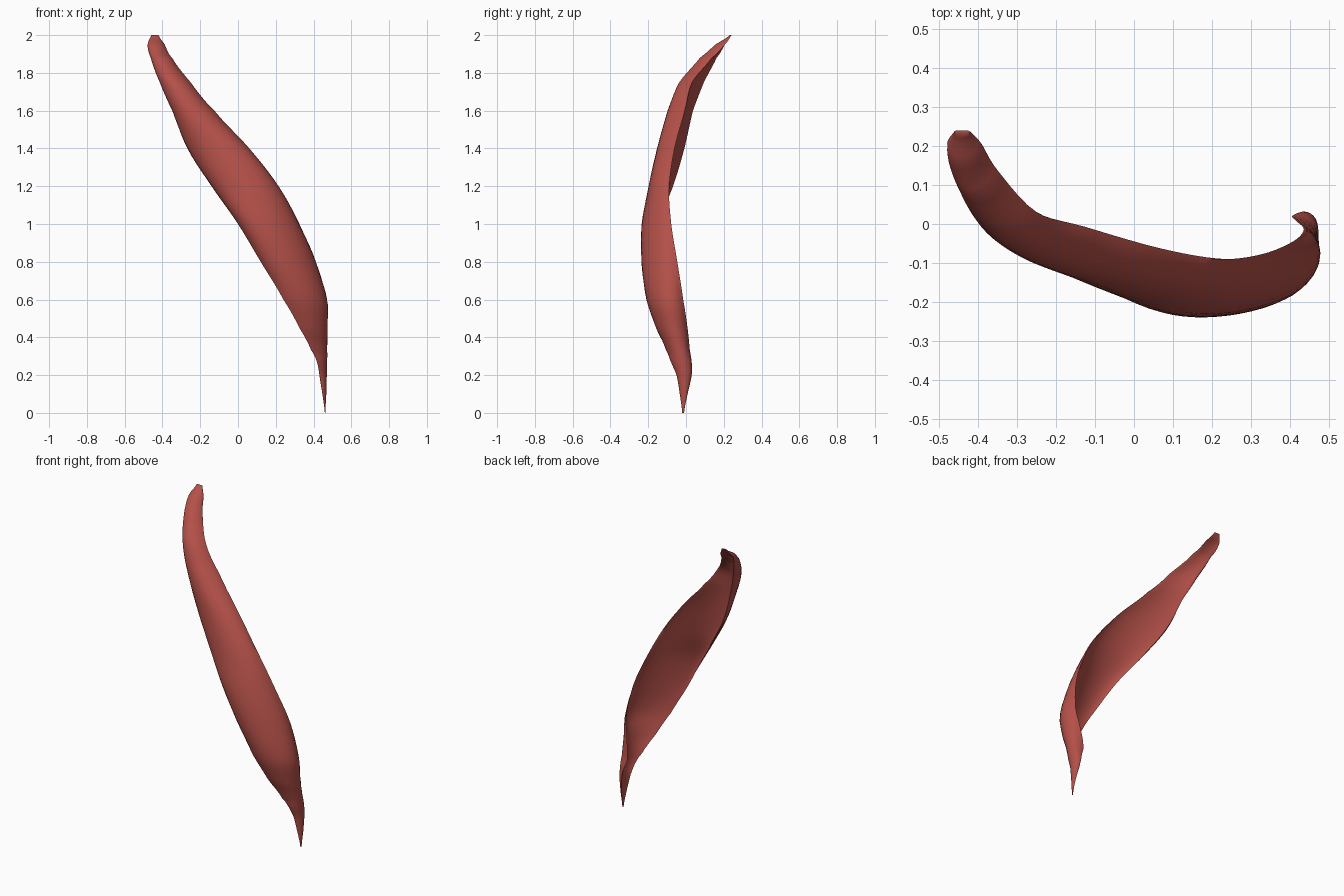
import bpy, bmesh, math
from mathutils import Vector

default = bpy.data.objects.get("Cube")
if default:
    bpy.data.objects.remove(default, do_unlink=True)

# Single flat colour
red = bpy.data.materials.new("muscle_red")
red.use_nodes = True
colour = (0.45, 0.08, 0.065, 1.0)
red.diffuse_color = colour
red.node_tree.nodes["Principled BSDF"].inputs["Base Color"].default_value = colour

# Stations down the strap:
# height, left edge x y, right edge x y, front bulge x y, thickness
STATIONS = [
    (2.0, -.46, .235, -.42, .235, -.44, .23, .01),
    (1.95, -.478, .20, -.388, .20, -.44, .155, .045),
    (1.88, -.46, .15, -.35, .125, -.42, .075, .075),
    (1.75, -.41, .085, -.255, .02, -.36, -.03, .09),
    (1.6, -.345, .025, -.125, -.02, -.26, -.095, .10),
    (1.4, -.268, -.015, .06, -.068, -.11, -.15, .09),
    (1.2, -.14, -.07, .215, -.09, .03, -.198, .08),
    (1.0, .0, -.145, .325, -.078, .17, -.23, .06),
    (.8, .12, -.185, .405, -.046, .31, -.214, .05),
    (.6, .24, -.19, .435, -.015, .43, -.165, .045),
    (.45, .325, -.155, .415, .008, .464, -.10, .04),
    (.33, .388, -.105, .405, .02, .472, -.04, .03),
    (.27, .418, -.08, .425, .03, .472, -.022, .025),
    (.2, .432, -.05, .44, .03, .47, -.012, .025),
    (.1, .447, -.033, .455, .008, .467, -.012, .012),
    (.0, .46, -.02, .461, -.01, .462, -.015, .002),
]
STEPS = 5    # rings between stations
HALF = 14    # segments on each face of the strap


def blend(a, b, c, d, t):
    """Smooth curve from b to c."""
    return b + 0.5 * t * (c - a + t * (2*a - 5*b + 4*c - d + t * (3*(b - c) + d - a)))


def station_rows():
    last = len(STATIONS) - 1
    for i in range(last):
        near = [STATIONS[min(max(i + k, 0), last)] for k in (-1, 0, 1, 2)]
        for s in range(STEPS):
            t = s / STEPS
            row = [blend(*v, t) for v in zip(*near)]
            row[0] = near[1][0] + (near[2][0] - near[1][0]) * t
            yield row
    yield list(STATIONS[-1])


def section(row):
    """Bulging front and hollow back, with rounded rims."""
    z, lx, ly, rx, ry, fx, fy, thick = row
    left, right, front = Vector((lx, ly)), Vector((rx, ry)), Vector((fx, fy))
    mid, half = (left + right) / 2, (right - left) / 2
    inward = Vector((-half.y, half.x)).normalized()
    points = []
    for k in range(HALF * 2):
        angle = math.pi * k / HALF
        rise = abs(math.sin(angle))
        p = mid - half * math.cos(angle) + (front - mid) * rise
        if k > HALF:
            p += inward * thick * rise ** 0.7
        points.append((p.x, p.y, z))
    return points


# Loft the strap
bm = bmesh.new()
rings = [[bm.verts.new(p) for p in section(row)] for row in station_rows()]
count = HALF * 2
for upper, lower in zip(rings, rings[1:]):
    for k in range(count):
        n = (k + 1) % count
        bm.faces.new((upper[k], lower[k], lower[n], upper[n]))
bm.faces.new(rings[0])
bm.faces.new(rings[-1][::-1])
bmesh.ops.recalc_face_normals(bm, faces=bm.faces)
mesh = bpy.data.meshes.new("muscle_strap")
bm.to_mesh(mesh)
bm.free()
mesh.materials.append(red)

strap = bpy.data.objects.new("muscle_strap", mesh)
bpy.context.collection.objects.link(strap)
bpy.context.view_layer.objects.active = strap
strap.select_set(True)
bpy.ops.object.shade_smooth_by_angle(angle=math.radians(50))
